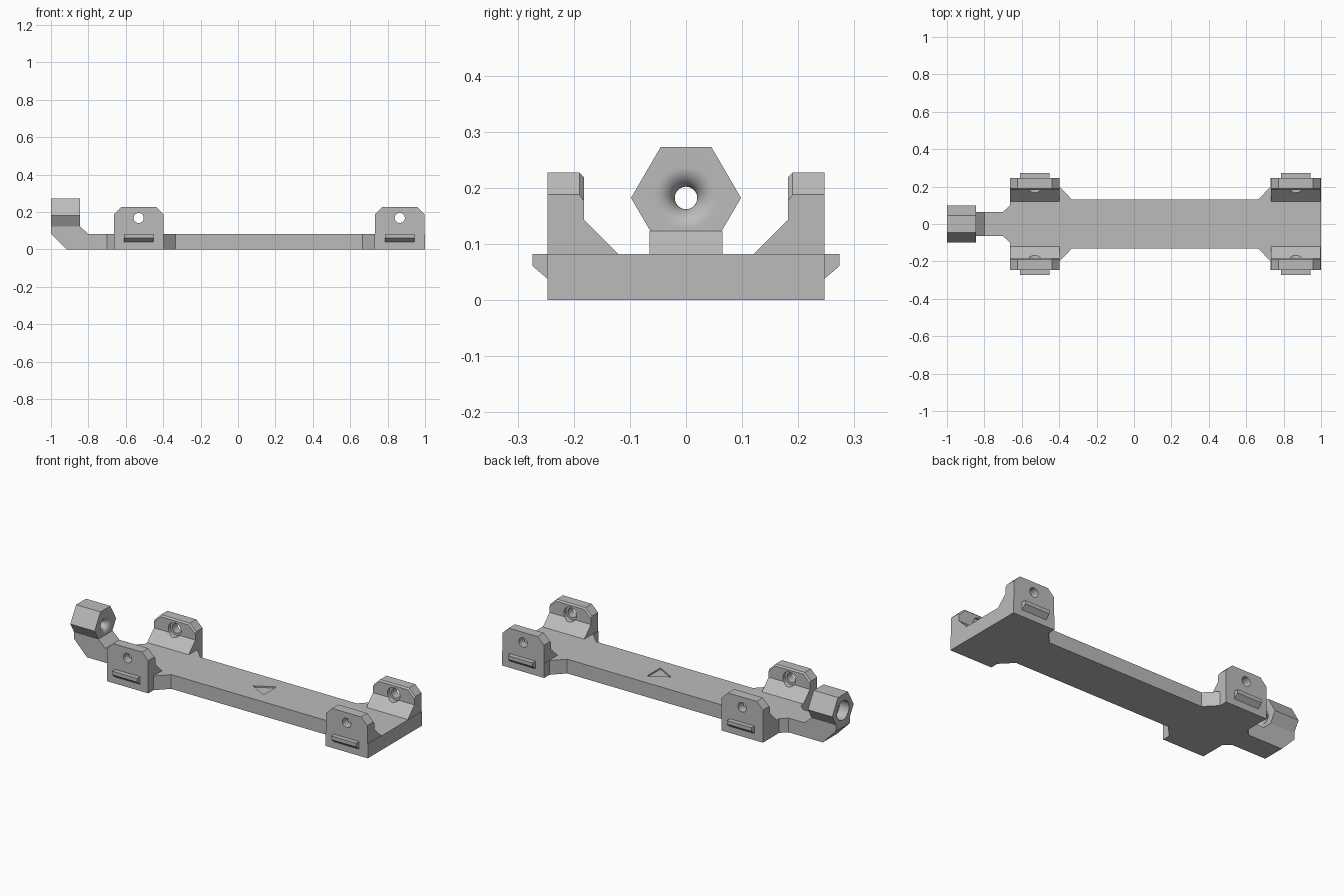
import bpy, bmesh, math

cube = bpy.data.objects.get("Cube")
if cube:
    bpy.data.objects.remove(cube, do_unlink=True)

grey = bpy.data.materials.new("plain grey")
grey.use_nodes = True
grey.diffuse_color = (0.5, 0.5, 0.5, 1)
grey.node_tree.nodes["Principled BSDF"].inputs["Base Color"].default_value = (0.5, 0.5, 0.5, 1)


def loft(name, loops):
    """Closed solid through a list of matching point loops."""
    bm = bmesh.new()
    rings = [[bm.verts.new(p) for p in loop] for loop in loops]
    for a, b in zip(rings, rings[1:]):
        for i in range(len(a)):
            j = (i + 1) % len(a)
            bm.faces.new((a[i], a[j], b[j], b[i]))
    bm.faces.new(rings[0])
    bm.faces.new(rings[-1])
    bmesh.ops.recalc_face_normals(bm, faces=bm.faces)
    mesh = bpy.data.meshes.new(name)
    bm.to_mesh(mesh)
    bm.free()
    mesh.materials.append(grey)
    obj = bpy.data.objects.new(name, mesh)
    bpy.context.collection.objects.link(obj)
    return obj


def prism_x(name, profile, x0, x1):
    return loft(name, [[(x, y, z) for y, z in profile] for x in (x0, x1)])


def prism_z(name, outline, z0, z1):
    return loft(name, [[(x, y, z) for x, y in outline] for z in (z0, z1)])


def turned(name, centre, axis, stations, sides=48):
    """Round solid along x or y from (position, radius) stations."""
    loops = []
    for t, r in stations:
        ring = []
        for i in range(sides):
            a = math.tau * i / sides
            u, z = centre[0] + r * math.cos(a), centre[1] + r * math.sin(a)
            ring.append((t, u, z) if axis == "x" else (u, t, z))
        loops.append(ring)
    return loft(name, loops)


def combine(obj, other, operation):
    mod = obj.modifiers.new(operation, "BOOLEAN")
    mod.operation, mod.object, mod.solver = operation, other, "EXACT"
    bpy.context.view_layer.objects.active = obj
    bpy.ops.object.modifier_apply(modifier=mod.name)
    bpy.data.objects.remove(other, do_unlink=True)


def finish(obj):
    bpy.ops.object.select_all(action="DESELECT")
    obj.select_set(True)
    bpy.context.view_layer.objects.active = obj
    bpy.ops.object.shade_smooth_by_angle(angle=math.radians(25))


DECK = 0.082
WALL_IN, WALL_OUT = 0.182, 0.247
HALF = 0.132

# Base plate with widened feet and an engraved arrow
half_outline = [(-0.70, 0.065), (-0.663, 0.1), (-0.663, WALL_OUT), (-0.399, WALL_OUT),
                (-0.399, 0.2), (-0.333, 0.132), (0.665, 0.132), (0.731, 0.2),
                (0.731, WALL_OUT), (1.0, WALL_OUT)]
outline = half_outline + [(x, -y) for x, y in reversed(half_outline)]
base = prism_z("base_plate", outline, 0, DECK)
arrow = prism_z("arrow_cutter", [(0.095, 0), (0.205, 0.06), (0.205, -0.06)], DECK - 0.008, 0.2)
combine(base, arrow, "DIFFERENCE")
finish(base)


def bracket(end, cx, side_name, s):
    # Upright wall with clipped corners and a bevelled inner edge
    def ring(y, drop):
        h, c = HALF, 0.04 + drop * 0.41
        top, low = 0.227 - drop, 0.188 - drop * 1.41
        pts = [(-h, DECK), (h, DECK), (h, low), (h - c, top), (c - h, top), (-h, low)]
        return [(cx + x, s * y, z) for x, z in pts]
    wall = loft(f"{end}_{side_name}_bracket",
                [ring(WALL_OUT, 0), ring(WALL_IN + 0.008, 0), ring(WALL_IN, 0.008)])
    # Sloped gusset
    gusset = prism_x("gusset", [(s * 0.121, DECK), (s * 0.22, DECK), (s * 0.22, 0.143),
                                (s * WALL_IN, 0.143)], cx - HALF, cx + HALF)
    combine(wall, gusset, "UNION")
    # Counterbored screw hole
    hole = turned("hole_cutter", (cx, 0.168), "y",
                  [(s * 0.1, 0.04), (s * 0.2, 0.04), (s * 0.2, 0.027), (s * 0.3, 0.027)])
    combine(wall, hole, "DIFFERENCE")
    finish(wall)
    # Outer catch
    catch = [(0.24, DECK), (0.274, DECK), (0.274, 0.061), (WALL_OUT, 0.038), (0.24, 0.038)]
    tab = prism_x(f"{end}_{side_name}_catch", [(s * y, z) for y, z in catch],
                  cx - 0.079, cx + 0.079)
    finish(tab)


for end, cx in (("right", -0.531), ("left", 0.865)):
    for side_name, s in (("front", -1), ("back", 1)):
        bracket(end, cx, side_name, s)

# Neck rising from the base plate
neck_profile = [(-0.695, 0), (-0.695, DECK), (-0.80, DECK), (-0.845, 0.123),
                (-1.0, 0.123), (-1.0, 0.085), (-0.917, 0)]
neck = loft("nut_neck", [[(x, y, z) for x, z in neck_profile] for y in (-0.065, 0.065)])

# Six-sided socket
hexagon = [(0.098, 0.182), (0.045, 0.273), (-0.045, 0.273),
           (-0.098, 0.182), (-0.045, 0.091), (0.045, 0.091)]
socket = prism_x("hex_socket", hexagon, -1.0, -0.845)
combine(socket, neck, "UNION")

# Bore: straight recess outside, flared mouth inside
R = 0.036
flare = [(-0.845 - R + R * math.sin(a), 0.02 + R * (1 - math.cos(a)))
         for a in (math.pi / 2 * i / 12 for i in range(13))]
stations = [(-1.1, 0.055), (-0.94, 0.055), (-0.94, 0.02)] + flare + [(-0.8, 0.056)]
combine(socket, turned("bore_cutter", (0, 0.182), "x", stations), "DIFFERENCE")
finish(socket)
